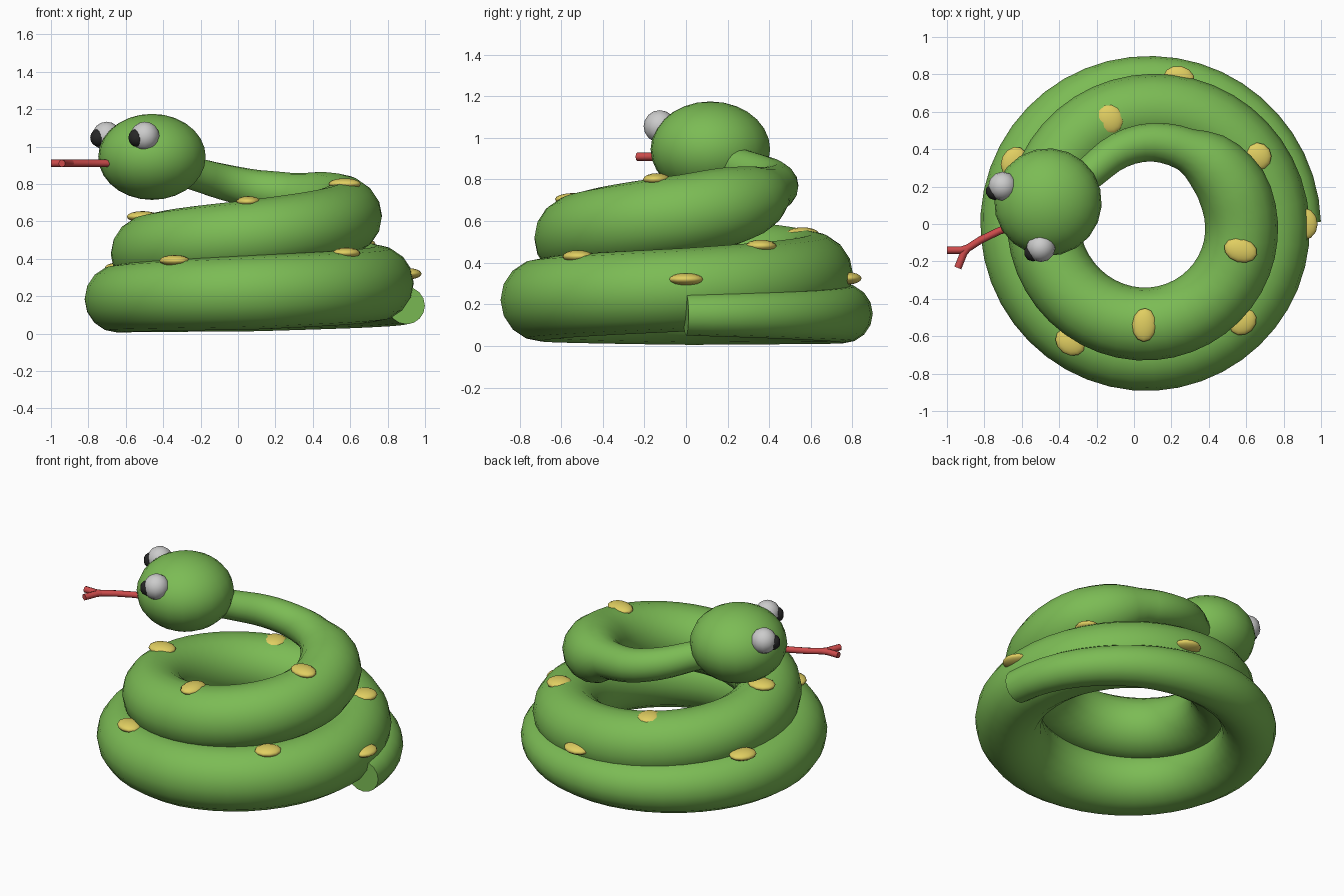
import bpy
from math import cos, sin, radians, atan2
from mathutils import Vector

if "Cube" in bpy.data.objects:
    bpy.data.objects.remove(bpy.data.objects["Cube"])


def material(name, rgb):
    m = bpy.data.materials.new(name)
    m.diffuse_color = (*rgb, 1)
    m.use_nodes = True
    m.node_tree.nodes["Principled BSDF"].inputs["Base Color"].default_value = m.diffuse_color
    return m


GREEN = material("green", (0.20, 0.50, 0.09))
GOLD = material("gold", (0.75, 0.62, 0.12))
RED = material("red", (0.60, 0.07, 0.07))
BLACK = material("black", (0.02, 0.02, 0.02))


def tube(name, points, radii, sides_res, mat):
    """Swept tube along points with a radius per point, closed ends."""
    cu = bpy.data.curves.new(name, 'CURVE')
    cu.dimensions = '3D'
    cu.bevel_depth = 1.0
    cu.bevel_resolution = sides_res
    cu.use_fill_caps = True
    cu.twist_mode = 'Z_UP'
    s = cu.splines.new('POLY')
    s.points.add(len(points) - 1)
    for p, co, r in zip(s.points, points, radii):
        p.co = (*co, 1)
        p.radius = r
    ob = bpy.data.objects.new(name, cu)
    bpy.context.collection.objects.link(ob)
    bpy.ops.object.select_all(action='DESELECT')
    ob.select_set(True)
    bpy.context.view_layer.objects.active = ob
    bpy.ops.object.convert(target='MESH')
    ob = bpy.context.object
    ob.data.materials.clear()
    ob.data.materials.append(mat)
    bpy.ops.object.shade_smooth_by_angle(angle=radians(50))
    return ob


def ball(name, loc, scale, mat=None, segs=16, rings=10, rot=(0, 0, 0)):
    bpy.ops.mesh.primitive_uv_sphere_add(segments=segs, ring_count=rings, location=loc, rotation=rot)
    ob = bpy.context.object
    ob.name = name
    ob.scale = scale
    if mat:
        ob.data.materials.append(mat)
    bpy.ops.object.shade_smooth()
    return ob


# Coiled body: angle, spiral radius, height, tube radius
CX = 0.08
keys = [(0, 0.82, 0.15, 0.10), (45, 0.785, 0.15, 0.12), (90, 0.755, 0.155, 0.143),
        (180, 0.722, 0.185, 0.18), (270, 0.695, 0.22, 0.198), (360, 0.66, 0.27, 0.20),
        (450, 0.605, 0.345, 0.197), (540, 0.565, 0.43, 0.195), (630, 0.535, 0.52, 0.195),
        (720, 0.495, 0.63, 0.195), (742, 0.485, 0.665, 0.193), (765, 0.465, 0.705, 0.165),
        (783, 0.445, 0.745, 0.115), (810, 0.437, 0.775, 0.102), (853, 0.41, 0.845, 0.09),
        (880, 0.45, 0.89, 0.085)]


def sample(a):
    for k0, k1 in zip(keys, keys[1:]):
        if a <= k1[0]:
            t = (a - k0[0]) / (k1[0] - k0[0])
            return [u + (v - u) * t for u, v in zip(k0[1:], k1[1:])]
    return keys[-1][1:]


points, radii = [], []
for i in range(111):
    a = i * 8
    R, z, r = sample(a)
    points.append((CX + R * cos(radians(a)), R * sin(radians(a)), z))
    radii.append(r)
tube("coiled_body", points, radii, 6, GREEN)

# Head
heading = atan2(-0.53, -0.85)
ball("head", (-0.46, 0.117, 0.945), (0.288, 0.288, 0.23), GREEN, 20, 14, (0, 0, heading))

# Eyes, mirrored across the heading direction
fwd = Vector((cos(heading), sin(heading), 0))
side = Vector((-fwd.y, fwd.x, 0))
mid = Vector((-0.60, 0.038, 1.055))
for label, s in (("left", 1), ("right", -1)):
    c = mid + side * s * 0.193
    ball(f"{label}_eye", c, (0.078,) * 3, None, 12, 8)
    ball(f"{label}_pupil", c + fwd * 0.05 + Vector((0, 0, -0.008)), (0.048,) * 3, BLACK, 10, 8)

# Forked tongue
tz = 0.91
fork = (-0.905, -0.14, tz)
tube("tongue", [(-0.60, 0.0, tz), (-0.72, -0.037, tz), (-0.82, -0.085, tz), fork], [0.02] * 4, 2, RED)
tube("tongue_fork_a", [(-0.89, -0.13, tz), (-0.925, -0.14, tz), (-1.0, -0.14, tz)], [0.02] * 3, 2, RED)
tube("tongue_fork_b", [(-0.89, -0.13, tz), (-0.91, -0.155, tz), (-0.942, -0.235, tz)], [0.02] * 3, 2, RED)

# Flat oval spots: position, radial half size, tangential half size
spots = [((-0.64, 0.33, 0.35), 0.07, 0.085), ((-0.34, -0.63, 0.39), 0.07, 0.085),
         ((0.58, -0.52, 0.43), 0.07, 0.08), ((0.91, 0.0, 0.32), 0.072, 0.085),
         ((0.66, 0.36, 0.48), 0.075, 0.075), ((0.24, 0.775, 0.325), 0.07, 0.085),
         ((-0.13, 0.56, 0.54), 0.08, 0.075), ((-0.51, -0.05, 0.625), 0.085, 0.07),
         ((0.055, -0.54, 0.705), 0.09, 0.065), ((0.57, -0.14, 0.80), 0.09, 0.065)]
for i, (p, rad, tan) in enumerate(spots):
    ball(f"spot_{i + 1}", p, (rad, tan, 0.03), GOLD, 12, 8, (0, 0, atan2(p[1], p[0] - CX)))
